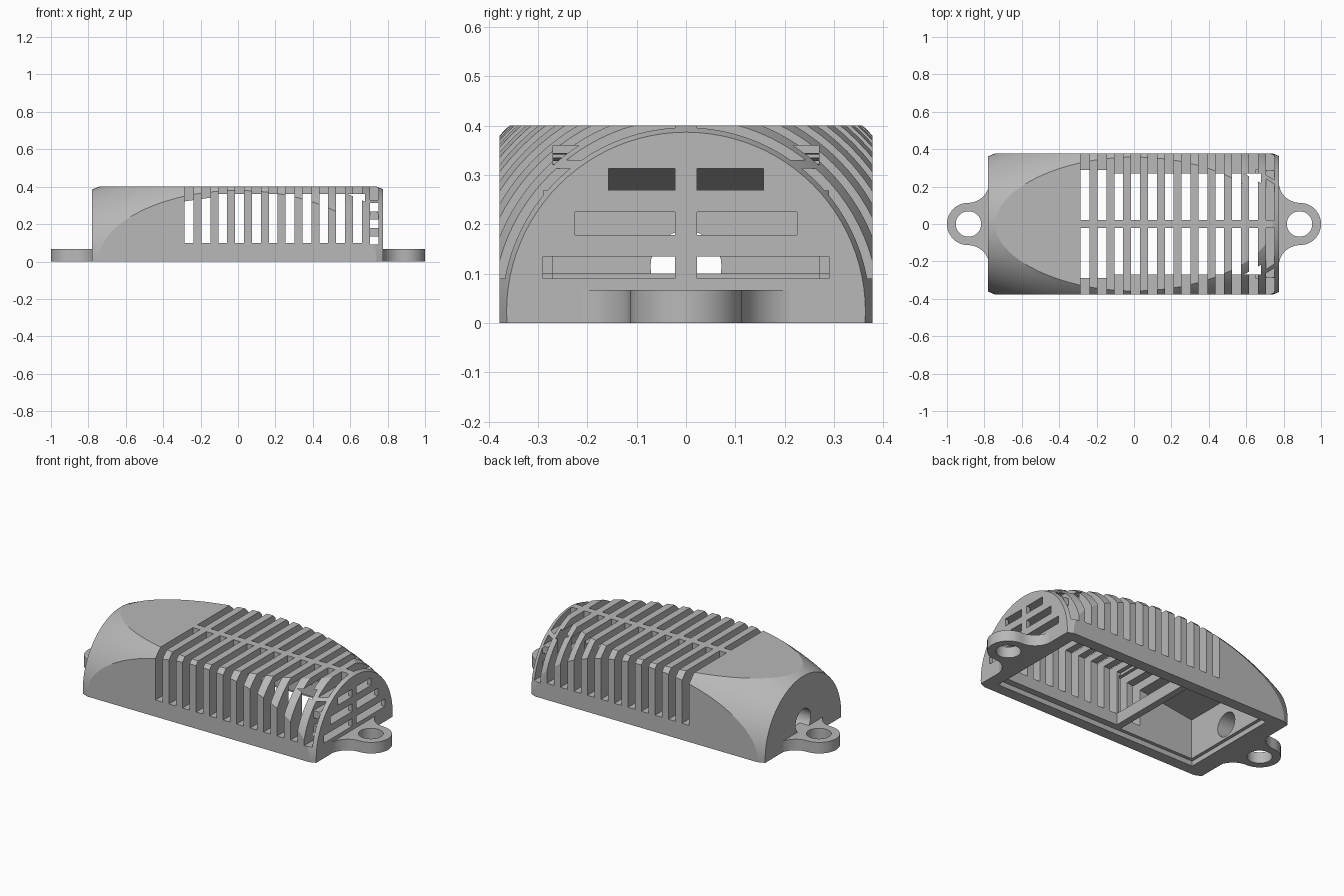
import bpy, bmesh, math

cube = bpy.data.objects.get("Cube")
if cube:
    bpy.data.objects.remove(cube, do_unlink=True)

GREY = (0.48, 0.48, 0.48, 1)
mat = bpy.data.materials.new("light grey")
mat.use_nodes = True
mat.diffuse_color = GREY
mat.node_tree.nodes["Principled BSDF"].inputs["Base Color"].default_value = GREY


def finish(name, bm):
    bmesh.ops.recalc_face_normals(bm, faces=bm.faces)
    mesh = bpy.data.meshes.new(name)
    bm.to_mesh(mesh)
    bm.free()
    mesh.materials.append(mat)
    obj = bpy.data.objects.new(name, mesh)
    bpy.context.collection.objects.link(obj)
    return obj


def boxes(name, ranges):
    """One object made of separate boxes (x0, x1, y0, y1, z0, z1)."""
    bm = bmesh.new()
    for x0, x1, y0, y1, z0, z1 in ranges:
        vs = bmesh.ops.create_cube(bm, size=1)["verts"]
        bmesh.ops.scale(bm, verts=vs, vec=(x1 - x0, y1 - y0, z1 - z0))
        bmesh.ops.translate(bm, verts=vs, vec=((x0 + x1) / 2, (y0 + y1) / 2, (z0 + z1) / 2))
    return finish(name, bm)


def prism(name, points, shift):
    """Extrude a closed loop of 3D points by a vector."""
    bm = bmesh.new()
    face = bm.faces.new([bm.verts.new(p) for p in points])
    new = bmesh.ops.extrude_face_region(bm, geom=[face])["geom"]
    bmesh.ops.translate(bm, vec=shift, verts=[v for v in new if isinstance(v, bmesh.types.BMVert)])
    return finish(name, bm)


def circle(cx, cy, r, start, end, n):
    return [(cx + r * math.cos(start + (end - start) * i / n),
             cy + r * math.sin(start + (end - start) * i / n)) for i in range(n + 1)]


def combine(obj, tool, operation="DIFFERENCE"):
    """Apply a boolean and delete the tool."""
    tool.hide_render = True
    mod = obj.modifiers.new("cut", "BOOLEAN")
    mod.object, mod.operation, mod.solver = tool, operation, "EXACT"
    bpy.context.view_layer.update()
    deps = bpy.context.evaluated_depsgraph_get()
    mesh = bpy.data.meshes.new_from_object(obj.evaluated_get(deps))
    obj.modifiers.clear()
    obj.data = mesh
    bpy.data.objects.remove(tool, do_unlink=True)


def smooth(obj):
    bpy.ops.object.select_all(action="DESELECT")
    obj.select_set(True)
    bpy.context.view_layer.objects.active = obj
    bpy.ops.object.shade_smooth_by_angle(angle=math.radians(20))


# Barrel: an arc spun around the long axis
def barrel(axis_z=0.023, r_mid=0.52, bulge=2.0, half=0.85, rows=34, sides=96):
    bm = bmesh.new()
    rings = []
    for i in range(rows + 1):
        x = -half + 2 * half * i / rows
        r = r_mid - bulge + math.sqrt(bulge ** 2 - x ** 2)
        rings.append([bm.verts.new((x, y, z)) for y, z in circle(0, axis_z, r, 0, math.tau, sides)[:-1]])
    for a, b in zip(rings, rings[1:]):
        for j in range(sides):
            k = (j + 1) % sides
            bm.faces.new((a[j], a[k], b[k], b[j]))
    bm.faces.new(rings[0])
    bm.faces.new(rings[-1])
    return finish("barrel", bm)


# Cover: block trimmed by the barrel
cover = boxes("vented_cover", [(-0.78, 0.775, -0.378, 0.378, 0, 0.4)])
combine(cover, barrel(), "INTERSECT")

# Hollow: sloped-ceiling chamber, main chamber and base recess
slope = [(-0.65, -0.29, -0.1), (-0.12, -0.29, -0.1), (-0.12, -0.29, 0.345), (-0.65, -0.29, 0.27)]
combine(cover, prism("sloped_chamber", slope, (0, 0.58, 0)))
combine(cover, boxes("main_chamber", [(-0.13, 0.68, -0.27, 0.27, -0.1, 0.36)]))
combine(cover, boxes("base_recess", [(-0.67, 0.695, -0.31, 0.31, -0.1, 0.03)]))

# Side and top vents, leaving a central spine
PITCH, WIDTH, SPINE = 0.09, 0.047, 0.022
starts = [-0.285 + PITCH * k for k in range(12)]
vents = []
for s in (-1, 1):
    def span(a, b):
        return sorted((s * a, s * b))
    for x in starts[:-1]:
        vents.append((x, x + WIDTH, *span(SPINE, 0.5), 0.1, 0.5))
combine(cover, boxes("vents", vents))

# Shallow groove behind the end arch
x = starts[-1]
groove = [(x, x + WIDTH, -0.5, -0.29, 0.1, 0.5), (x, x + WIDTH, 0.29, 0.5, 0.1, 0.5)]
combine(cover, boxes("groove_sides", groove))
top = [(x, x + WIDTH, -0.3, -SPINE, 0.33, 0.5), (x, x + WIDTH, SPINE, 0.3, 0.33, 0.5)]
combine(cover, boxes("groove_top", top))

# End grille: three rows of slots on each side, joined behind by cross channels
rows = [(0.09, 0.135, 0.29), (0.178, 0.225, 0.225), (0.268, 0.313, 0.157)]
grille = []
for z0, z1, reach in rows:
    grille.append((0.65, 0.9, SPINE, reach, z0, z1))
    grille.append((0.65, 0.9, -reach, -SPINE, z0, z1))
combine(cover, boxes("end_grille", grille))
channels = [(x, x + WIDTH, -0.5, 0.5, z0, z1) for z0, z1, reach in rows]
combine(cover, boxes("cross_channels", channels))

# Cable hole in the plain end
hole = [(-0.9, y, z) for y, z in circle(0, 0.115, 0.072, 0, math.tau, 32)[:-1]]
combine(cover, prism("cable_hole", hole, (0.3, 0, 0)))
smooth(cover)

# Low rib between the two chambers
boxes("inner_rib", [(-0.148, -0.105, -0.295, 0.295, 0.03, 0.1)])

# Mounting ears with filleted roots
for side, name in ((1, "left_mounting_ear"), (-1, "right_mounting_ear")):
    ring = circle(0.887, 0, 0.113, -math.pi / 2, math.pi / 2, 24)
    fillet = circle(0.887, 0.226, 0.113, -math.pi / 2, -math.pi, 12)[1:]
    lower = [(px, -py) for px, py in reversed(fillet)]
    outline = [(0.72, -0.226)] + lower + ring + fillet + [(0.72, 0.226)]
    ear = prism(name, [(side * px, py, 0) for px, py in outline], (0, 0, 0.067))
    bore = [(side * px, py, -0.1) for px, py in circle(0.885, 0, 0.068, 0, math.tau, 32)[:-1]]
    combine(ear, prism("bore", bore, (0, 0, 0.3)))
    smooth(ear)
